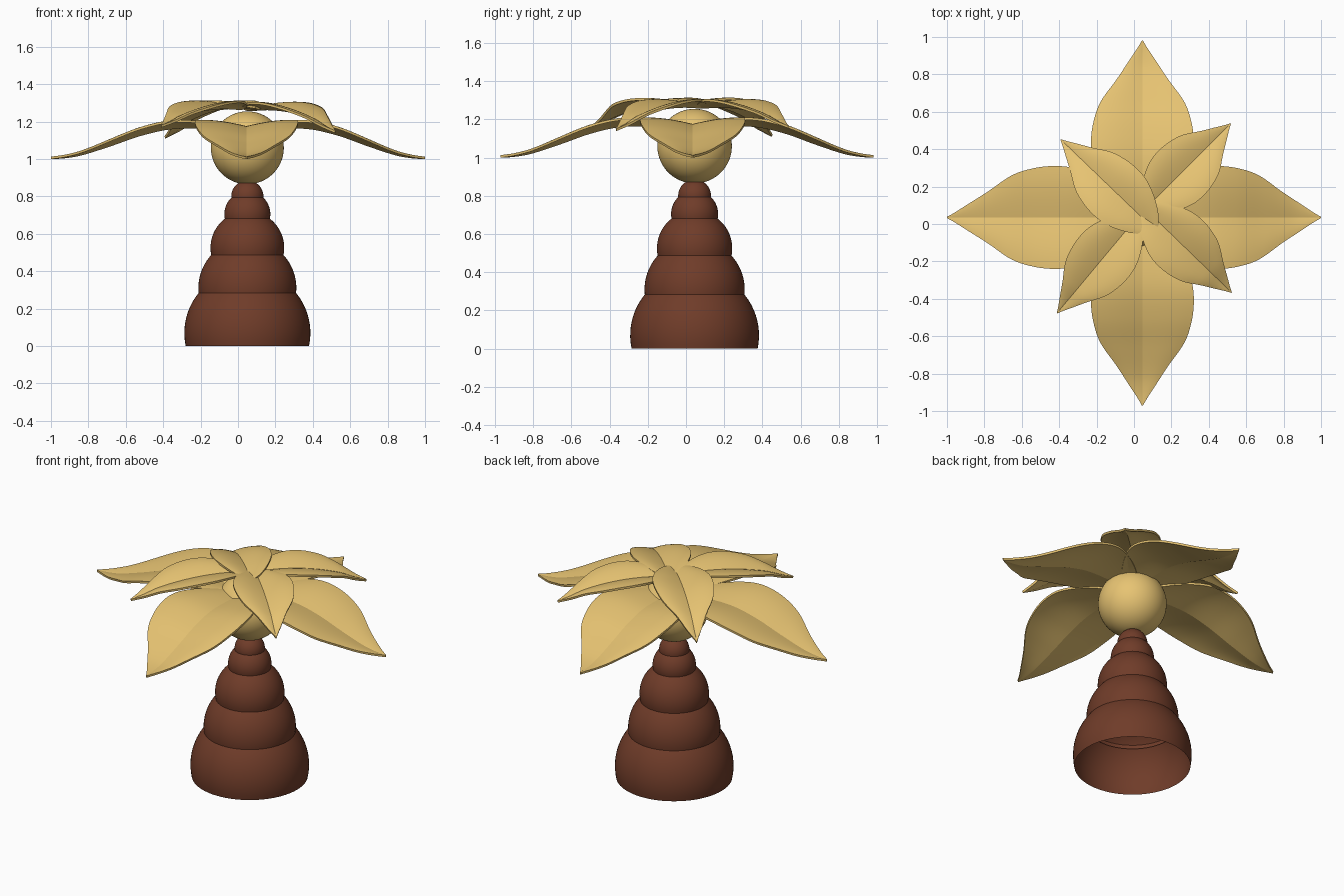
import bpy, bmesh, math
from mathutils import Vector

if "Cube" in bpy.data.objects:
    bpy.data.objects.remove(bpy.data.objects["Cube"])

CX, CY = 0.05, 0.045


def material(name, rgb):
    m = bpy.data.materials.new(name)
    m.diffuse_color = (*rgb, 1)
    m.use_nodes = True
    m.node_tree.nodes["Principled BSDF"].inputs["Base Color"].default_value = m.diffuse_color
    return m


BROWN = material("bark_brown", (0.16, 0.045, 0.022))
GOLD = material("leaf_gold", (0.80, 0.55, 0.17))


def finish(bm, name, mat, angle, thickness=0):
    bmesh.ops.recalc_face_normals(bm, faces=bm.faces)
    me = bpy.data.meshes.new(name)
    bm.to_mesh(me)
    bm.free()
    ob = bpy.data.objects.new(name, me)
    bpy.context.collection.objects.link(ob)
    me.materials.append(mat)
    bpy.ops.object.select_all(action='DESELECT')
    ob.select_set(True)
    bpy.context.view_layer.objects.active = ob
    if thickness:
        s = ob.modifiers.new("thickness", 'SOLIDIFY')
        s.thickness = thickness
        s.offset = 0
        bpy.ops.object.convert(target='MESH')
    bpy.ops.object.shade_smooth_by_angle(angle=math.radians(angle))
    return ob


def curve(points, t):
    """Smooth (cubic Hermite) interpolation through (t, value) points."""
    n = len(points)

    def slope(i):
        a, b = points[max(i - 1, 0)], points[min(i + 1, n - 1)]
        return (b[1] - a[1]) / (b[0] - a[0])
    for i in range(n - 1):
        (t0, v0), (t1, v1) = points[i], points[i + 1]
        if t <= t1 or i == n - 2:
            h = t1 - t0
            u = (t - t0) / h
            return ((2*u**3 - 3*u**2 + 1) * v0 + (u**3 - 2*u**2 + u) * h * slope(i)
                    + (3*u**2 - 2*u**3) * v1 + (u**3 - u**2) * h * slope(i + 1))


# Trunk: stacked hollow domes, each open at its lower rim
def dome(name, radius, zc, low):
    bm = bmesh.new()
    start = math.asin(-low / radius)
    pts = []
    for i in range(21):
        a = start + (math.pi / 2 - start) * i / 20
        pts.append(bm.verts.new((radius * math.cos(a), 0, zc + radius * math.sin(a))))
    edges = [bm.edges.new(p) for p in zip(pts, pts[1:])]
    bmesh.ops.spin(bm, geom=pts + edges, cent=(0, 0, 0), axis=(0, 0, 1),
                   angle=2 * math.pi, steps=64)
    bmesh.ops.remove_doubles(bm, verts=bm.verts, dist=1e-4)
    bmesh.ops.translate(bm, verts=bm.verts, vec=(CX, CY, 0))
    finish(bm, name, BROWN, 40)


for i, (r, zc) in enumerate([(0.337, 0.07), (0.262, 0.31), (0.197, 0.525),
                             (0.123, 0.705), (0.086, 0.80)]):
    dome(f"trunk_segment_{i + 1}", r, zc, 0.07 if i == 0 else 0.2 * r)

# Round heart of the crown
bm = bmesh.new()
bmesh.ops.create_uvsphere(bm, u_segments=64, v_segments=32, radius=0.195)
bmesh.ops.translate(bm, verts=bm.verts, vec=(CX, CY, 1.06))
finish(bm, "crown_ball", GOLD, 40)

# Leaf outline: half width along its length, as a share of the maximum
WIDTH = [(0, 0.15), (0.04, 0.35), (0.12, 0.6), (0.22, 0.82), (0.32, 0.96), (0.42, 1.0),
         (0.53, 0.96), (0.65, 0.82), (0.78, 0.5), (0.89, 0.25), (0.96, 0.09), (1, 0.01)]


def leaf(name, base, tip, half, ridge, lift):
    bm = bmesh.new()
    base, tip = Vector(base), Vector(tip)
    side = (tip - base).normalized().orthogonal()
    rows, cols = 40, 8
    grid = []
    for i in range(rows + 1):
        t = i / rows
        w = curve(WIDTH, t)
        c = base.lerp(tip, t)
        row = []
        for j in range(-cols, cols + 1):
            v = j / cols
            p = c + side * (v * w * half)
            z = curve(ridge, t) + lift * w * math.sin(abs(v) * math.pi * 0.55)
            row.append(bm.verts.new((p.x, p.y, z)))
        grid.append(row)
    for a, b in zip(grid, grid[1:]):
        for j in range(2 * cols):
            bm.faces.new((a[j], a[j + 1], b[j + 1], b[j]))
    finish(bm, name, GOLD, 20, 0.013)


# Four large drooping leaves
BIG = [(0, 1.15), (0.2, 1.168), (0.36, 1.165), (0.52, 1.13), (0.68, 1.075),
       (0.84, 1.025), (0.93, 1.01), (1, 1.006)]
for name, base, tip in [("right", (0.04, 0.035), (1.0, 0.035)),
                        ("left", (0.0, 0.035), (-1.0, 0.035)),
                        ("back", (0.045, 0.03), (0.045, 0.98)),
                        ("front", (0.045, 0.0), (0.045, -0.97))]:
    leaf(f"large_leaf_{name}", base, tip, 0.275, BIG, 0.036)

# Four small leaves laid diagonally on top
for name, base, tip, top, end in [
        ("front_right", (0.05, 0.09), (0.52, -0.365), 1.262, 1.145),
        ("back_right", (0.06, 0.08), (0.515, 0.535), 1.262, 1.16),
        ("front_left", (0.02, 0.04), (-0.41, -0.475), 1.268, 1.175),
        ("back_left", (0.11, -0.03), (-0.39, 0.45), 1.270, 1.115)]:
    drop = top - end
    ridge = [(0, top), (0.25, top + 0.005), (0.5, top - 0.08 * drop),
             (0.75, top - 0.42 * drop), (0.9, top - 0.8 * drop), (1, end)]
    leaf(f"small_leaf_{name}", base, tip, 0.17, ridge, 0.036)
